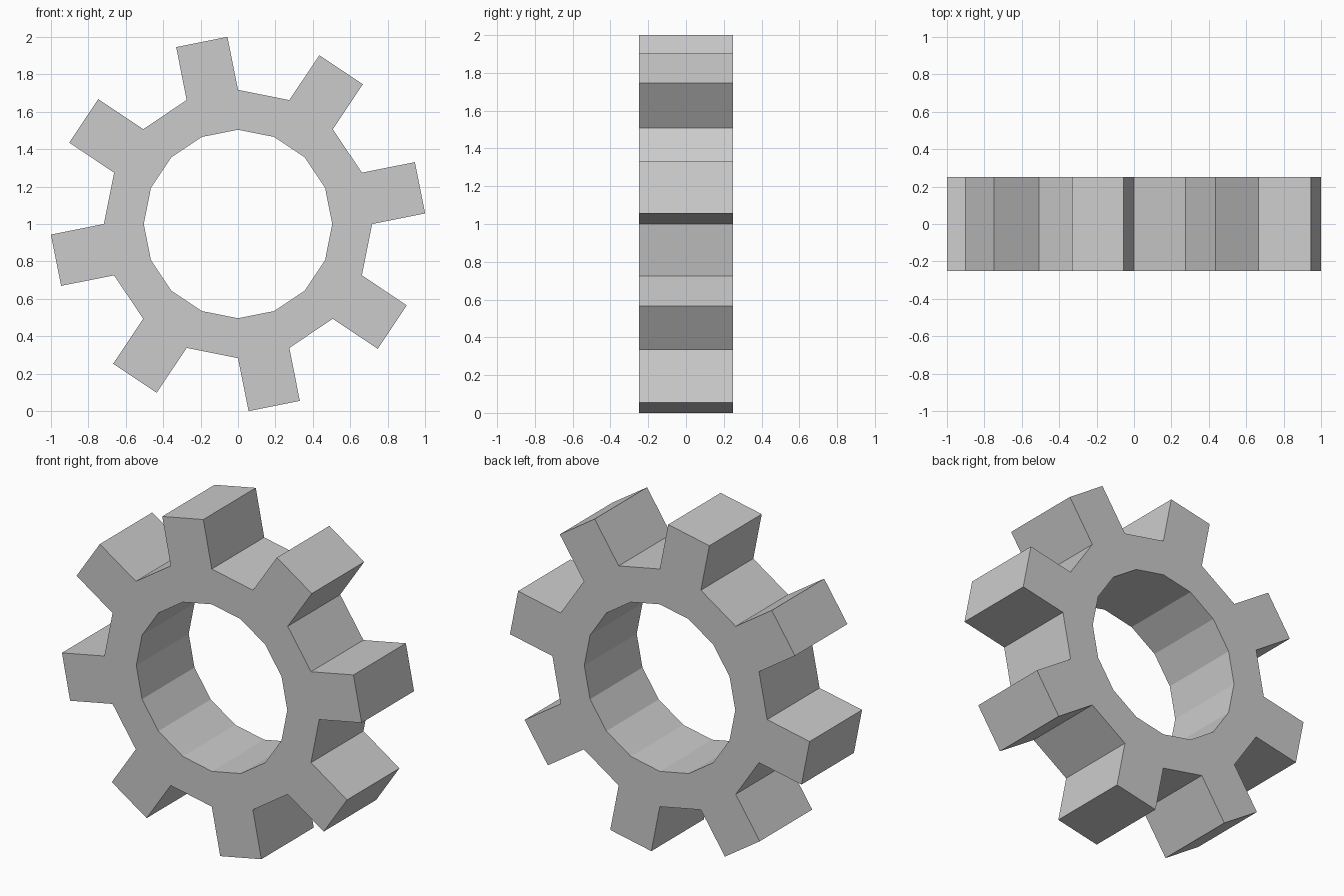
import bpy, bmesh
from math import sin, cos, pi
from mathutils import Vector

if "Cube" in bpy.data.objects:
    bpy.data.objects.remove(bpy.data.objects["Cube"])

SIDES = 16
BORE, ROOT, TOOTH = 0.504, 0.717, 0.289
HALF_DEPTH = 0.25
CENTRE_Z = 1.0
STEP = 2 * pi / SIDES


def polar(radius, i):
    a = i * STEP
    return Vector((radius * cos(a), -HALF_DEPTH, CENTRE_Z + radius * sin(a)))


bm = bmesh.new()

# Flat front ring
inner = [bm.verts.new(polar(BORE, i)) for i in range(SIDES)]
outer = [bm.verts.new(polar(ROOT, i)) for i in range(SIDES)]
for i in range(SIDES):
    j = (i + 1) % SIDES
    bm.faces.new((inner[i], outer[i], outer[j], inner[j]))

# Straight tooth pushed out from every second rim edge
for i in range(0, SIDES, 2):
    a, b = outer[i], outer[i + 1]
    out = polar(TOOTH, i + 0.5) - polar(0, 0)
    bm.faces.new((a, bm.verts.new(a.co + out), bm.verts.new(b.co + out), b))

# Thicken the profile towards the back
ext = bmesh.ops.extrude_face_region(bm, geom=bm.faces[:], use_keep_orig=True)
moved = [g for g in ext["geom"] if isinstance(g, bmesh.types.BMVert)]
bmesh.ops.translate(bm, verts=moved, vec=(0, 2 * HALF_DEPTH, 0))
bmesh.ops.recalc_face_normals(bm, faces=bm.faces[:])

mesh = bpy.data.meshes.new("gear")
bm.to_mesh(mesh)
bm.free()
gear = bpy.data.objects.new("gear", mesh)
bpy.context.collection.objects.link(gear)
